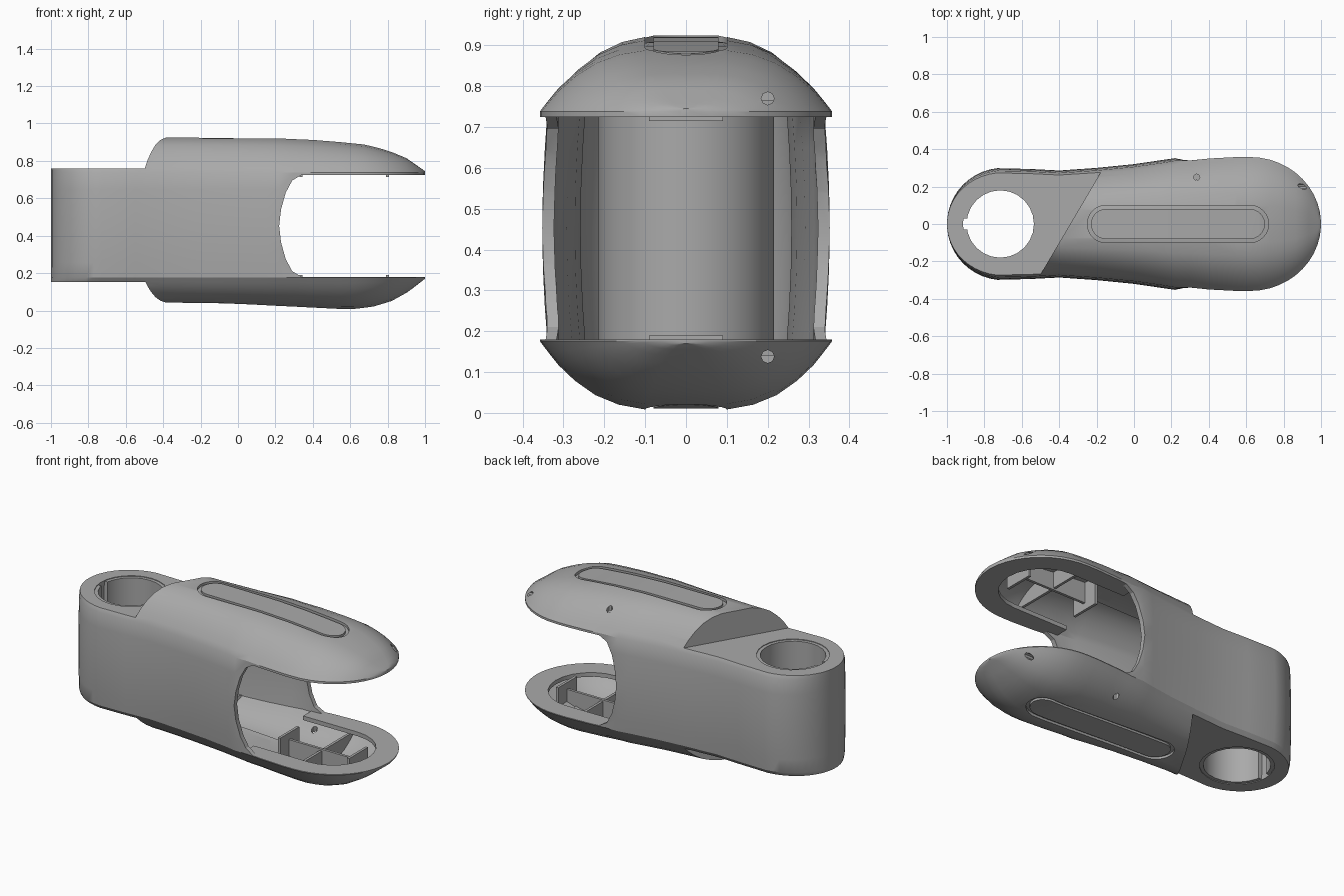
import bpy, bmesh, math

if "Cube" in bpy.data.objects:
    bpy.data.objects.remove(bpy.data.objects["Cube"], do_unlink=True)

grey = bpy.data.materials.new("matte grey")
grey.use_nodes = True
grey.diffuse_color = (0.4, 0.4, 0.4, 1)
grey.node_tree.nodes["Principled BSDF"].inputs["Base Color"].default_value = (0.4, 0.4, 0.4, 1)
MID = 0.4525  # height of the symmetry plane


def make(name, bm):
    bmesh.ops.recalc_face_normals(bm, faces=bm.faces)
    mesh = bpy.data.meshes.new(name)
    bm.to_mesh(mesh)
    bm.free()
    mesh.materials.append(grey)
    ob = bpy.data.objects.new(name, mesh)
    bpy.context.collection.objects.link(ob)
    return ob


def combine(ob, op, *cutters):
    """Apply boolean operations and discard the cutters."""
    for c in cutters:
        mod = ob.modifiers.new("cut", "BOOLEAN")
        mod.operation, mod.object, mod.solver = op, c, "EXACT"
        dg = bpy.context.evaluated_depsgraph_get()
        mesh = bpy.data.meshes.new_from_object(ob.evaluated_get(dg))
        ob.modifiers.clear()
        ob.data = mesh
        bpy.data.objects.remove(c, do_unlink=True)
    return ob


def prism(name, pts, lo, hi, axis="z"):
    """Extrude a polygon along z, y or x."""
    place = {"z": lambda p, h: (p[0], p[1], h), "y": lambda p, h: (p[0], h, p[1]),
             "x": lambda p, h: (h, p[0], p[1])}[axis]
    bm = bmesh.new()
    a = [bm.verts.new(place(p, lo)) for p in pts]
    b = [bm.verts.new(place(p, hi)) for p in pts]
    bm.faces.new(a)
    bm.faces.new(b)
    for i in range(len(pts)):
        j = (i + 1) % len(pts)
        bm.faces.new((a[i], a[j], b[j], b[i]))
    return make(name, bm)


def box(name, x0, x1, y0, y1, z0, z1):
    return prism(name, [(x0, y0), (x1, y0), (x1, y1), (x0, y1)], z0, z1)


def ring(cx, cy, r, n):
    return [(cx + r * math.cos(k * math.tau / n), cy + r * math.sin(k * math.tau / n)) for k in range(n)]


def stadium(x0, x1, r, n=12):
    right = [(x1 - r + r * math.sin(a), -r * math.cos(a)) for a in (math.pi * k / n for k in range(n + 1))]
    left = [(x0 + r - r * math.sin(a), r * math.cos(a)) for a in (math.pi * k / n for k in range(n + 1))]
    return right + left


def lerp(table, x):
    for (x0, v0), (x1, v1) in zip(table, table[1:]):
        if x <= x1:
            t = max(0, (x - x0) / (x1 - x0))
            return v0 + (v1 - v0) * t
    return table[-1][1]


# Side silhouette and plan of the outer skin
TOP = [(-0.5, 0.925), (0.2, 0.922), (0.45, 0.91), (0.68, 0.887), (0.8, 0.856), (0.9, 0.815), (1, 0.745)]
BOTTOM = [(-0.5, 0.045), (-0.1, 0.038), (0.3, 0.02), (0.6, 0.006), (0.72, 0.02), (0.82, 0.05), (0.91, 0.1), (1, 0.17)]
SHOULDER = [(0, 0.955), (0.2, 0.955), (0.32, 1)]
DOME = [(1, 0), (0.94, 0.17), (0.873, 0.35), (0.76, 0.58), (0.62, 0.79), (0.46, 0.93), (0.28, 1)]
PLAN = [(-0.7 - 0.3 * math.cos(a), 0.3 * math.sin(a)) for a in (math.radians(d) for d in range(4, 91, 8))]
PLAN += [(-0.55, 0.294), (-0.4, 0.286), (-0.2, 0.3), (0, 0.32), (0.15, 0.342), (0.22, 0.352),
         (0.3, 0.342), (0.4, 0.35), (0.55, 0.358)]
PLAN += [(0.62 + 0.38 * math.sin(a), 0.358 * math.cos(a)) for a in (math.radians(d) for d in range(0, 89, 8))]


def skin(name, d=0.0):
    """Closed loft of the outer skin, shrunk by d."""
    bm = bmesh.new()
    loops = []
    for x, w in PLAN:
        w = max(w - d, 0.004)
        up, low = max(lerp(TOP, x) - d, 0.743), min(lerp(BOTTOM, x) + d, 0.172)
        s = lerp(SHOULDER, x)
        half = [(w * s * p, 0.738 + (up - 0.738) * q) for p, q in reversed(DOME)]
        for t in (0.7, 0.35, 0, -0.35, -0.7):
            half.append((w * (1 + (s - 1) * t * t), MID + 0.28 * t))
        half += [(w * s * p, 0.176 - (0.176 - low) * q) for p, q in DOME]
        pts = half + [(-y, z) for y, z in reversed(half)]
        loops.append([bm.verts.new((x * (1 - d), y, z)) for y, z in pts])
    for a, b in zip(loops, loops[1:]):
        for i in range(len(a)):
            j = (i + 1) % len(a)
            bm.faces.new((a[i], a[j], b[j], b[i]))
    bm.faces.new(loops[0])
    bm.faces.new(loops[-1])
    return make(name, bm)


def steps(d):
    """Cutters that leave the low collar behind a slanted step."""
    pts = [(-1.3, -0.6), (-0.341 - 0.354 + d, -0.6), (-0.341 + 0.354 + d, 0.6), (-1.3, 0.6)]
    return prism("step", pts, 0.76 - d, 1.3), prism("step", pts, -0.3, 0.152 + d)


# Hollow body with fork opening
body = combine(skin("body_shell"), "DIFFERENCE", *steps(0))
cavity = combine(skin("cavity", 0.028), "DIFFERENCE", *steps(0.028))
edge = [(0.34, 0.725), (0.29, 0.695), (0.255, 0.63), (0.23, 0.54)]
fork = edge + [(0.22, MID)] + [(x, 2 * MID - z) for x, z in reversed(edge)]
fork += [(1.3, 0.18), (1.3, 0.725)]
combine(body, "DIFFERENCE", cavity,
        prism("fork", fork, -1, 1, "y"),
        prism("bore", ring(-0.715, 0, 0.2, 24), -1, 2),
        prism("slot", stadium(-0.25, 0.72, 0.1), -1, 2),
        prism("screw_hole", ring(0.335, 0.25, 0.017, 8), -1, 2),
        *[prism("tip_hole", ring(0.2, z, 0.016, 8), 0.8, 1.2, "x") for z in (0.77, 0.138)])

# Recessed slot floor and raised slot panel, on top and underneath
for name, d, r in (("slot_floor", 0.014, 0.11), ("slot_panel", 0.002, 0.08)):
    part = combine(skin(name, d), "INTERSECT",
                   prism("slot_area", stadium(-0.15 - r, 0.62 + r, r), -1, 2))
    combine(part, "DIFFERENCE", skin("inside", 0.035))

# Bearing tube with keyway
tube = prism("bearing_tube", ring(-0.715, 0, 0.215, 32), 0.156, 0.756)
combine(tube, "DIFFERENCE",
        prism("bore", ring(-0.715, 0, 0.18, 24), -1, 2),
        box("keyway", -0.915, -0.8, -0.03, 0.03, -1, 2))

# Fork rims and the ribs inside both prongs
for side, flip in (("lower", False), ("upper", True)):
    def span(lo, hi):
        return (2 * MID - hi, 2 * MID - lo) if flip else (lo, hi)

    rim = combine(skin(side + "_fork_rim", 0.01), "INTERSECT",
                  box("slab", 0.27, 1.2, -1, 1, *span(0.155, 0.18)))
    combine(rim, "DIFFERENCE", prism("opening", stadium(0, 0.87, 0.235), -1, 2))
    ribs = [("long_rib", 0.34, 0.8, -0.008, 0.008, 0.15),
            ("cross_rib", 0.55, 0.566, -0.4, 0.4, 0.14),
            ("inner_end_rib", 0.33, 0.346, -0.09, 0.09, 0.19),
            ("outer_end_rib", 0.79, 0.806, -0.09, 0.09, 0.19)]
    for name, x0, x1, y0, y1, top in ribs:
        rib = box(side + "_" + name, x0, x1, y0, y1, *span(-0.1, top))
        combine(rib, "INTERSECT", skin("inside", 0.02))

# Soft shading with crisp edges
for ob in bpy.data.objects:
    ob.select_set(ob.type == "MESH")
bpy.context.view_layer.objects.active = body
bpy.ops.object.shade_smooth_by_angle(angle=math.radians(30))
